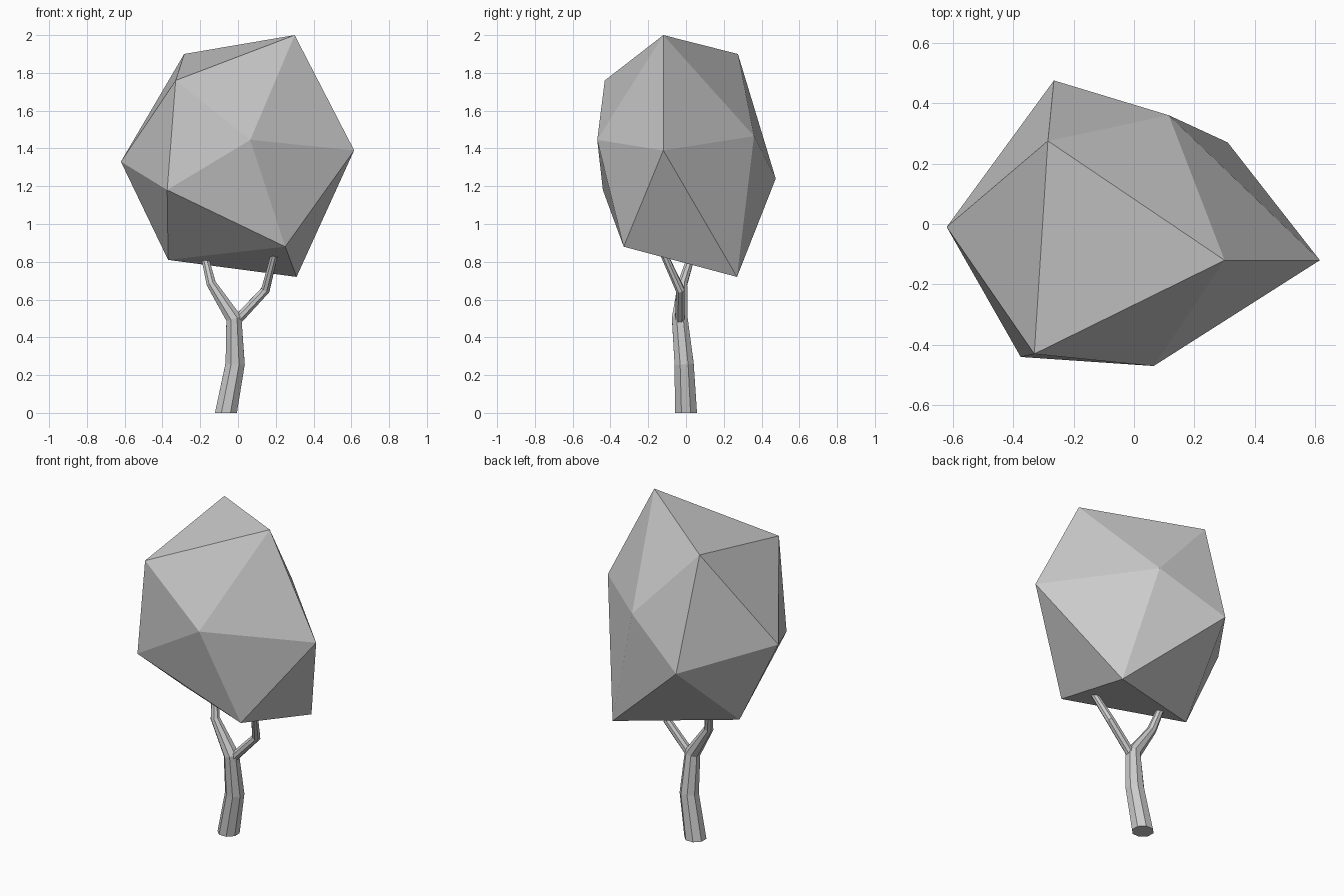
import bpy, bmesh, math
from mathutils import Vector

if "Cube" in bpy.data.objects:
    bpy.data.objects.remove(bpy.data.objects["Cube"])


def finish(name, bm):
    bmesh.ops.recalc_face_normals(bm, faces=bm.faces)
    mesh = bpy.data.meshes.new(name)
    bm.to_mesh(mesh)
    bm.free()
    obj = bpy.data.objects.new(name, mesh)
    bpy.context.collection.objects.link(obj)
    return obj


def tube(name, path, sides=8, flat_start=False):
    """Faceted tube through (x, y, z, radius) points."""
    bm = bmesh.new()
    pts = [Vector(p[:3]) for p in path]
    rings = []
    for i, p in enumerate(pts):
        d = pts[min(i + 1, len(pts) - 1)] - p
        e = p - pts[max(i - 1, 0)]
        axis = (d.normalized() + e.normalized()).normalized()
        if flat_start and i == 0:
            axis = Vector((0, 0, 1))
        u = Vector((0, 1, 0)).cross(axis).normalized()
        v = axis.cross(u)
        ring = []
        for k in range(sides):
            a = 2 * math.pi * (k + 0.5) / sides
            ring.append(bm.verts.new(p + path[i][3] * (u * math.cos(a) + v * math.sin(a))))
        rings.append(ring)
    for a, b in zip(rings, rings[1:]):
        for k in range(sides):
            n = (k + 1) % sides
            bm.faces.new((a[k], a[n], b[n], b[k]))
    bm.faces.new(rings[0])
    bm.faces.new(rings[-1])
    return finish(name, bm)


# Bent trunk that runs on into the left branch
tube("trunk", [(-0.064, 0, 0, 0.063), (-0.015, -0.01, 0.26, 0.055),
               (-0.022, -0.033, 0.50, 0.045), (-0.142, -0.018, 0.685, 0.027),
               (-0.175, 0.025, 0.82, 0.021)], flat_start=True)

# Right branch
tube("right_branch", [(-0.005, -0.033, 0.49, 0.027), (0.145, -0.03, 0.65, 0.025),
                      (0.192, -0.115, 0.835, 0.02)])

# Crown: skewed icosahedron, corners from top to bottom
corners = dict(
    A=(0.30, -0.12, 2.00), B=(-0.285, 0.275, 1.90), C=(-0.33, -0.43, 1.76),
    D=(-0.62, -0.01, 1.33), E=(-0.375, -0.44, 1.18), F=(0.065, -0.47, 1.445),
    G=(0.615, -0.12, 1.39), H=(-0.37, 0.01, 0.81), I=(0.25, -0.33, 0.88),
    J=(0.31, 0.27, 0.72), K=(-0.265, 0.475, 1.24), L=(0.115, 0.36, 1.465))
bm = bmesh.new()
v = {k: bm.verts.new(c) for k, c in corners.items()}
for tri in ("ABC ACF AFG AGL ALB BCD BDK BKL CDE CEF "
            "DEH DHK EHI EIF FIG GIJ GJL HIJ HJK JKL").split():
    bm.faces.new([v[k] for k in tri])
finish("crown", bm)
